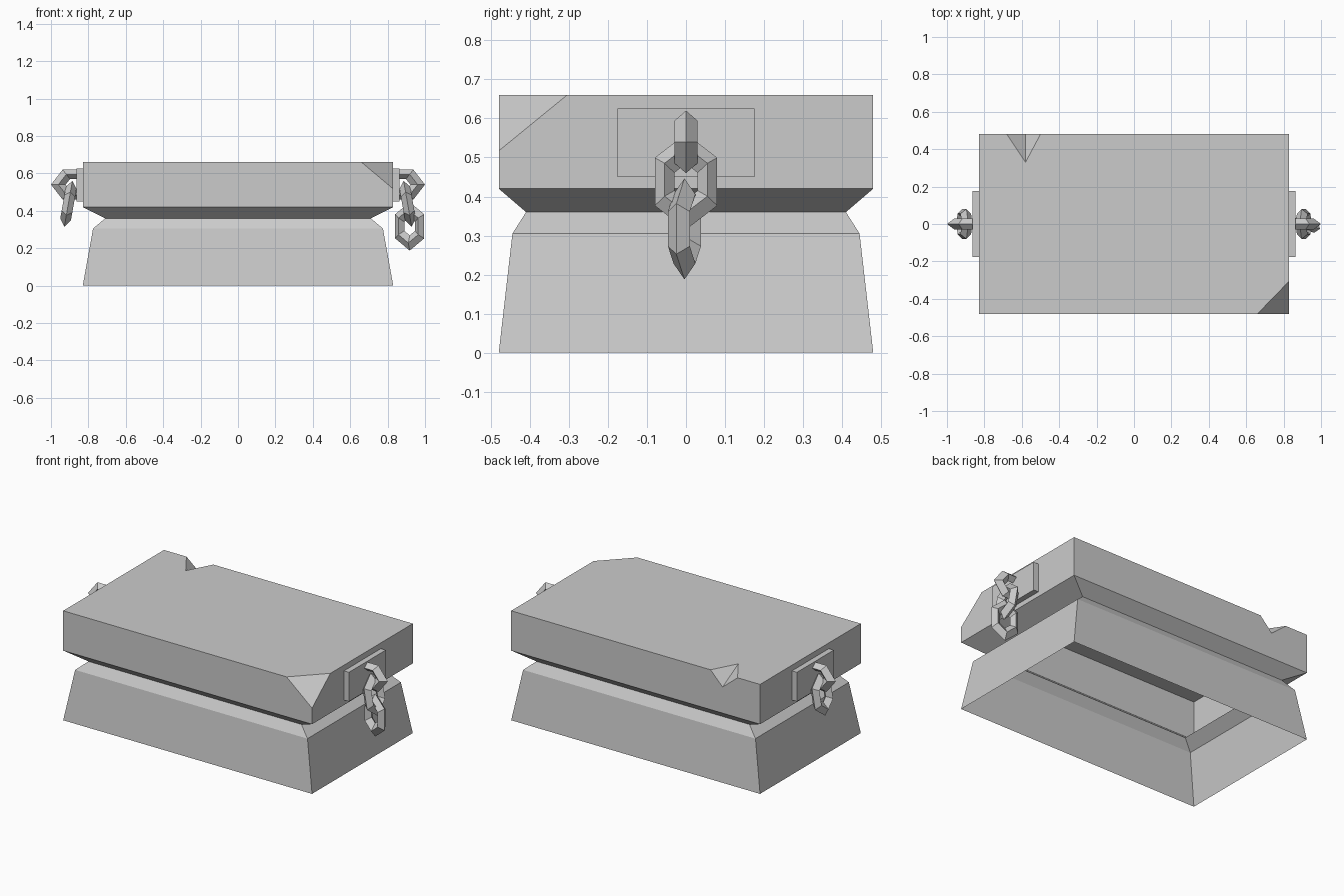
import bpy, bmesh
from math import radians

if "Cube" in bpy.data.objects:
    bpy.data.objects.remove(bpy.data.objects["Cube"])

# Hollow stone body: stacked rectangular rings, open underneath
bm = bmesh.new()
PROFILE = [(0.83, 0.48, 0.0), (0.775, 0.445, 0.305), (0.71, 0.41, 0.36), (0.83, 0.48, 0.42)]
rings = [[bm.verts.new((sx * x, sy * y, z)) for sx, sy in ((-1, -1), (1, -1), (1, 1), (-1, 1))]
         for x, y, z in PROFILE]
for lo, hi in zip(rings, rings[1:]):
    for i in range(4):
        j = (i + 1) % 4
        bm.faces.new((lo[i], lo[j], hi[j], hi[i]))

# Slab upper edge, with a broken front corner and a notch in the back edge
Z = 0.66
V = lambda x, y, z=Z: bm.verts.new((x, y, z))
fl, br, bl = V(-0.83, -0.48), V(0.83, 0.48), V(-0.83, 0.48)
chip_f, chip_r, chip_low = V(0.66, -0.48), V(0.83, -0.305), V(0.83, -0.48, 0.517)
notch_r, notch_in, notch_l = V(-0.5, 0.48), V(-0.58, 0.33), V(-0.68, 0.48)
notch_low = V(-0.58, 0.48, 0.577)
a, b, c, d = rings[-1]
for face in (
    (a, b, chip_low, chip_f, fl),                         # front
    (b, c, br, chip_r, chip_low),                         # right
    (c, d, bl, notch_l, notch_low, notch_r, br),          # back
    (d, a, fl, bl),                                       # left
    (chip_f, chip_low, chip_r),                           # broken corner
    (notch_r, notch_low, notch_in), (notch_in, notch_low, notch_l),
    (fl, chip_f, chip_r, br, notch_r, notch_in, notch_l, bl),  # top
):
    bm.faces.new(face)
bmesh.ops.recalc_face_normals(bm, faces=bm.faces[:])
mesh = bpy.data.meshes.new("stone_block")
bm.to_mesh(mesh)
bm.free()
bpy.context.collection.objects.link(bpy.data.objects.new("stone_block", mesh))


# Six-sided chain link with a diamond section, long axis along local x
def link(name, loc, rot, stretch=1.35):
    bpy.ops.mesh.primitive_torus_add(major_segments=6, minor_segments=4,
                                     major_radius=0.0635, minor_radius=0.029,
                                     location=loc, rotation=[radians(r) for r in rot])
    ob = bpy.context.object
    ob.name = name
    ob.scale = (stretch, 1, 1)


# Mounting plates and chains on both ends
for side, s in (("right", 1), ("left", -1)):
    bpy.ops.mesh.primitive_cube_add(size=1, location=(s * 0.845, 0, 0.5375))
    plate = bpy.context.object
    plate.name = side + "_plate"
    plate.scale = (0.036, 0.352, 0.176)
    link(side + "_fixed_link", (s * 0.875, 0, 0.54), (90, 0, 0))
    link(side + "_hanging_link", (s * 0.907, 0, 0.438), (0, 90 - s * 10, 0))

# Extra end link on the right chain only
link("right_end_link", (0.918, -0.004, 0.317), (90, 90, -15), 1.4)
